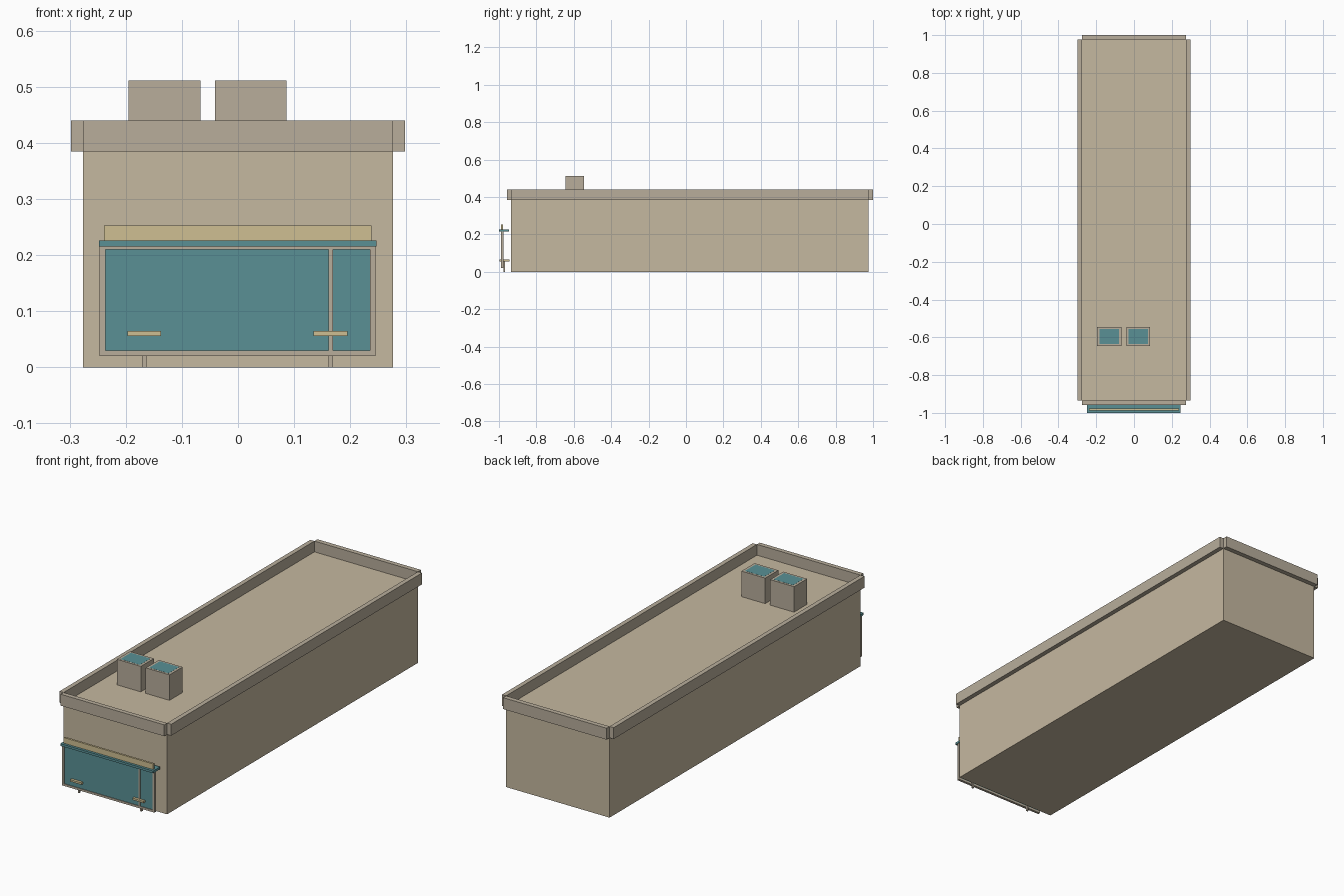
import bpy, bmesh

if "Cube" in bpy.data.objects:
    bpy.data.objects.remove(bpy.data.objects["Cube"])


def material(name, rgb):
    m = bpy.data.materials.new(name)
    m.diffuse_color = (*rgb, 1)
    m.use_nodes = True
    m.node_tree.nodes["Principled BSDF"].inputs["Base Color"].default_value = m.diffuse_color
    return m


WALL = material("wall_tan", (0.56, 0.48, 0.35))
TRIM = material("trim_grey_tan", (0.48, 0.42, 0.33))
TEAL = material("teal", (0.10, 0.28, 0.30))
SAND = material("sand", (0.62, 0.52, 0.29))


def boxes(name, mat, *bounds):
    """One object made of boxes given as (x0, x1, y0, y1, z0, z1)."""
    bm = bmesh.new()
    for x0, x1, y0, y1, z0, z1 in bounds:
        verts = bmesh.ops.create_cube(bm, size=1)["verts"]
        for v in verts:
            v.co = ((x0 + x1) / 2 + v.co.x * (x1 - x0),
                    (y0 + y1) / 2 + v.co.y * (y1 - y0),
                    (z0 + z1) / 2 + v.co.z * (z1 - z0))
    mesh = bpy.data.meshes.new(name)
    bm.to_mesh(mesh)
    bm.free()
    mesh.materials.append(mat)
    ob = bpy.data.objects.new(name, mesh)
    bpy.context.collection.objects.link(ob)
    return ob


# Main building
W, Y0, Y1, ROOF, TOP, T = 0.276, -0.935, 0.977, 0.388, 0.44, 0.022
boxes("building_body", WALL, (-W, W, Y0, Y1, 0, ROOF))

# Parapet strips with open corners
boxes("parapet_sides", TRIM, *[(min(s * W, s * (W + T)), max(s * W, s * (W + T)),
                                Y0, Y1, 0.385, TOP) for s in (-1, 1)])
boxes("parapet_ends", TRIM, (-W, W, Y0 - T, Y0, 0.385, TOP),
      (-W, W, Y1, 1.0, 0.385, TOP))

# Rooftop units with teal top grilles
for side, x0, x1 in (("left", -0.195, -0.067), ("right", -0.041, 0.086)):
    boxes("roof_unit_" + side, TRIM, (x0, x1, -0.645, -0.545, ROOF, 0.511))
    boxes("roof_grille_" + side, TEAL,
          (x0 + 0.012, x1 - 0.012, -0.635, -0.555, 0.509, 0.5115))

# Shopfront panel: frame, glass and door mullion
F0, F1 = -0.988, -0.976
boxes("shopfront_frame", TRIM,
      (-0.247, -0.236, F0, F1, 0.02, 0.215), (0.235, 0.245, F0, F1, 0.02, 0.215),
      (-0.236, 0.235, F0, F1, 0.02, 0.03), (-0.236, 0.235, F0, F1, 0.21, 0.215))
boxes("shopfront_glass", TEAL, (-0.236, 0.235, -0.985, -0.978, 0.03, 0.21))
boxes("door_mullion", TRIM, (0.161, 0.169, F0, F1, 0.03, 0.21))

# Canopy and sign board
boxes("canopy", TEAL, (-0.248, 0.247, -1.0, -0.947, 0.215, 0.226))
boxes("sign_board", SAND, (-0.239, 0.238, -0.988, -0.978, 0.226, 0.253))

# Small shelves on short posts
for side, x in (("left", -0.167), ("right", 0.165)):
    boxes("shelf_" + side, SAND, (x - 0.03, x + 0.03, -0.998, -0.945, 0.056, 0.065))
    boxes("post_" + side, TRIM, (x - 0.004, x + 0.004, -0.975, -0.967, 0, 0.056))
